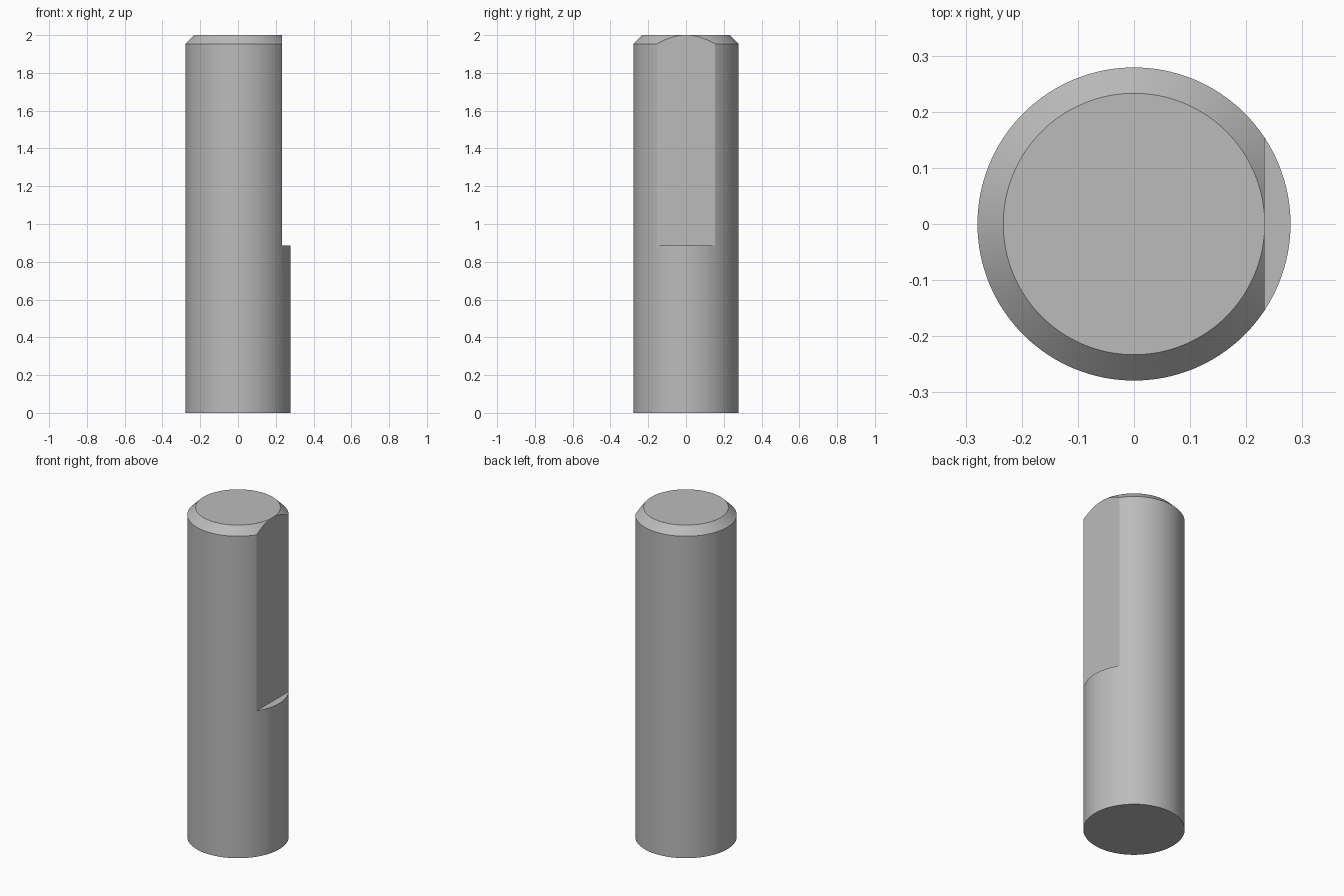
import bpy
import bmesh
from math import radians

RADIUS, HEIGHT, CHAMFER = 0.279, 2.0, 0.046
FLAT_X, FLAT_Z = 0.2325, 0.885
SIDES = 128

default = bpy.data.objects.get("Cube")
if default:
    bpy.data.objects.remove(default, do_unlink=True)

# Plain grey metal
grey = bpy.data.materials.new("grey metal")
grey.use_nodes = True
colour = (0.5, 0.5, 0.5, 1)
grey.diffuse_color = colour
grey.node_tree.nodes["Principled BSDF"].inputs["Base Color"].default_value = colour

# Round shaft with a chamfered top rim
bm = bmesh.new()
bmesh.ops.create_cone(bm, cap_ends=True, segments=SIDES, radius1=RADIUS,
                      radius2=RADIUS, depth=HEIGHT)
bmesh.ops.translate(bm, verts=bm.verts, vec=(0, 0, HEIGHT / 2))
top_rim = [e for e in bm.edges if all(v.co.z > HEIGHT - 0.01 for v in e.verts)]
bmesh.ops.bevel(bm, geom=top_rim, offset=CHAMFER, offset_type='OFFSET',
                segments=1, affect='EDGES')
mesh = bpy.data.meshes.new("shaft")
bm.to_mesh(mesh)
bm.free()
mesh.materials.append(grey)
shaft = bpy.data.objects.new("shaft", mesh)
bpy.context.collection.objects.link(shaft)

# Cutter for the flat on the left side
bpy.ops.mesh.primitive_cube_add(size=2, location=(FLAT_X + 1, 0, FLAT_Z + 1))
cutter = bpy.context.object
cutter.name = "flat_cutter"
cutter.hide_render = True
cutter.scale.z = 1.2
cutter.location.z = FLAT_Z + 1.2
cutter.data.materials.append(grey)

cut = shaft.modifiers.new("flat", 'BOOLEAN')
cut.operation = 'DIFFERENCE'
cut.solver = 'EXACT'
cut.object = cutter

bpy.ops.object.select_all(action='DESELECT')
shaft.select_set(True)
bpy.context.view_layer.objects.active = shaft
bpy.ops.object.modifier_apply(modifier=cut.name)
bpy.data.objects.remove(cutter, do_unlink=True)

# Smooth round wall, sharp rims and flat
bpy.ops.object.shade_smooth_by_angle(angle=radians(20))
